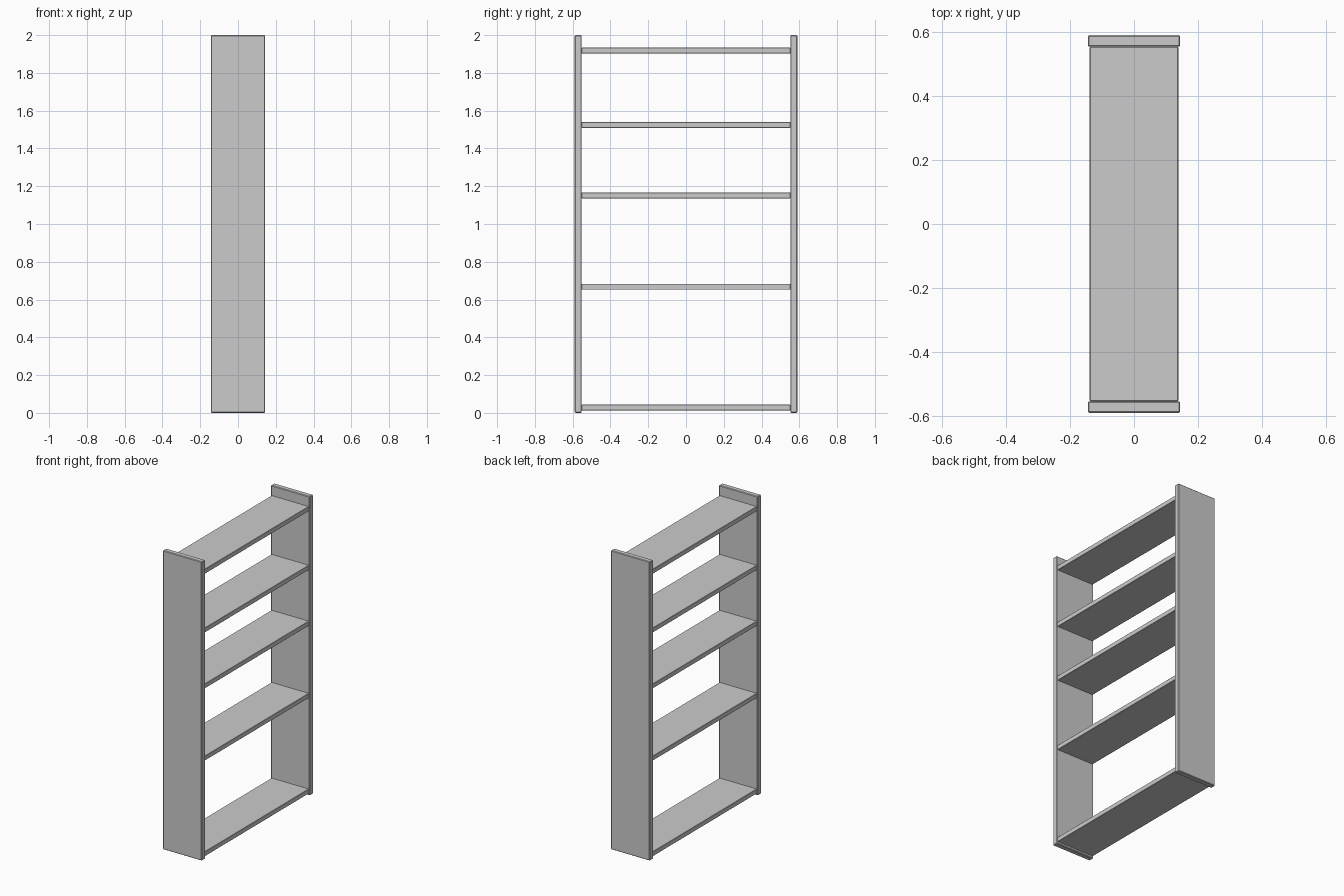
import bpy

if "Cube" in bpy.data.objects:
    bpy.data.objects.remove(bpy.data.objects["Cube"])

PANEL_X, PANEL_T, HALF_W = 0.288, 0.036, 0.589
SHELF_X, SHELF_T = 0.276, 0.031
INNER = HALF_W - PANEL_T


def board(name, size, loc, bevel):
    """Flat board with small chamfered edges."""
    bpy.ops.mesh.primitive_cube_add(size=1, location=loc)
    ob = bpy.context.object
    ob.name = name
    ob.scale = size
    bpy.ops.object.transform_apply(location=False, rotation=False, scale=True)
    mod = ob.modifiers.new("edge_chamfer", 'BEVEL')
    mod.width = bevel
    mod.segments = 1
    return ob


# Upright side panels
for name, side in (("side_panel_front", -1), ("side_panel_back", 1)):
    board(name, (PANEL_X, PANEL_T, 2.0),
          (0, side * (HALF_W - PANEL_T / 2), 1.0), 0.004)

# Shelves spanning between the panels, spacing shrinking upward
for i, z in enumerate((0.028, 0.668, 1.151, 1.525, 1.918)):
    board(f"shelf_{i + 1}", (SHELF_X, 2 * INNER, SHELF_T), (0, 0, z), 0.002)
